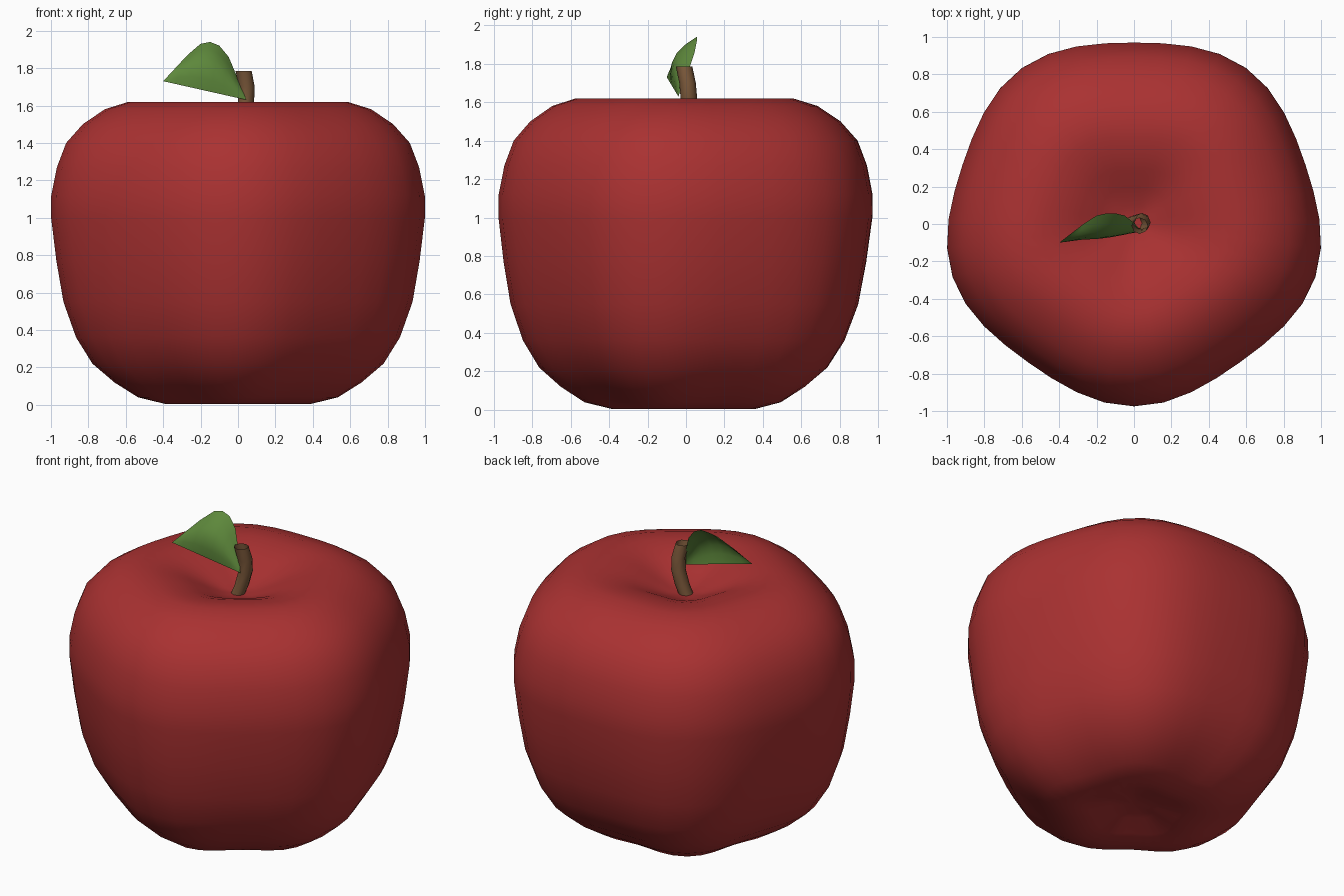
import bpy, bmesh
from math import sin, cos, pi, radians
from mathutils import Vector

cube = bpy.data.objects.get("Cube")
if cube:
    bpy.data.objects.remove(cube)


def material(name, rgb):
    mat = bpy.data.materials.new(name)
    mat.use_nodes = True
    mat.diffuse_color = (*rgb, 1)
    bsdf = next(n for n in mat.node_tree.nodes if n.type == 'BSDF_PRINCIPLED')
    bsdf.inputs["Base Color"].default_value = (*rgb, 1)
    bsdf.inputs["Roughness"].default_value = 0.6
    return mat


def loft(name, rows, mat, closed, first=None, last=None):
    """Skin rows of points; closed rows form rings, with optional end points."""
    bm = bmesh.new()
    grid = [[bm.verts.new(p) for p in row] for row in rows]
    n = len(grid[0])
    for a, b in zip(grid, grid[1:]):
        for i in range(n if closed else n - 1):
            j = (i + 1) % n
            bm.faces.new((a[i], a[j], b[j], b[i]))
    for tip, ring, flip in ((first, grid[0], True), (last, grid[-1], False)):
        if tip:
            v = bm.verts.new(tip)
            for i in range(n):
                a, b = ring[i], ring[(i + 1) % n]
                bm.faces.new((b, a, v) if flip else (a, b, v))
    bmesh.ops.remove_doubles(bm, verts=bm.verts, dist=0.0005)
    mesh = bpy.data.meshes.new(name)
    bm.to_mesh(mesh)
    bm.free()
    mesh.materials.append(mat)
    obj = bpy.data.objects.new(name, mesh)
    bpy.context.collection.objects.link(obj)
    bpy.ops.object.select_all(action='DESELECT')
    obj.select_set(True)
    bpy.context.view_layer.objects.active = obj
    bpy.ops.object.shade_smooth_by_angle(angle=radians(50))
    return obj


red = material("apple red", (0.40, 0.031, 0.031))
brown = material("stem brown", (0.20, 0.10, 0.043))
green = material("leaf green", (0.11, 0.245, 0.044))

# Fruit: profile from bottom dimple to top hollow, with five soft lobes
profile = [(0.14, 0.06), (0.27, 0.02), (0.38, 0.005), (0.52, 0.04), (0.65, 0.12),
           (0.77, 0.22), (0.86, 0.36), (0.93, 0.55), (0.97, 0.77), (1, 1.0),
           (1, 1.12), (0.97, 1.27), (0.92, 1.40), (0.83, 1.50), (0.71, 1.58),
           (0.58, 1.62), (0.48, 1.615), (0.39, 1.6), (0.3, 1.57), (0.2, 1.525),
           (0.1, 1.485)]


def lobed_ring(r, z, sides=40):
    lobe = (0.036 - 0.008 * z) * min(1, r / 0.5)
    ring = []
    for i in range(sides):
        t = 2 * pi * i / sides
        rad = 0.972 * r + lobe * cos(5 * (t + pi / 2))
        ring.append((1.02 * rad * cos(t), rad * sin(t) + 0.025 * r, z))
    return ring


loft("fruit", [lobed_ring(r, z) for r, z in profile], red, True,
     first=(0, 0, 0.075), last=(0, 0, 1.47))

# Stem: bent open tube
stem_path = [(-0.01, 0, 1.45), (0.02, 0.01, 1.53), (0.043, 0.015, 1.62),
             (0.046, 0.008, 1.7), (0.03, -0.01, 1.785)]
loft("stem", [[(x + 0.043 * cos(k * pi / 4), y + 0.043 * sin(k * pi / 4), z)
               for k in range(8)] for x, y, z in stem_path], brown, True)

# Leaf: cupped sheet between a straight lower edge and an arched upper edge
base, tip = Vector((0.045, -0.04, 1.63)), Vector((-0.4, -0.1, 1.73))
arch = [base, (-0.012, 0.015, 1.77), (-0.05, 0.045, 1.86), (-0.1, 0.057, 1.92),
        (-0.15, 0.056, 1.94), (-0.2, 0.045, 1.93), (-0.27, 0, 1.87), tip]
rows = []
for i, top in enumerate(arch):
    u = i / (len(arch) - 1)
    low = base.lerp(tip, u)
    bulge = Vector((0, -0.055, 0.02)) * sin(pi * u)
    rows.append([low.lerp(Vector(top), v / 5) + bulge * sin(pi * v / 5)
                 for v in range(6)])
loft("leaf", rows, green, False)
